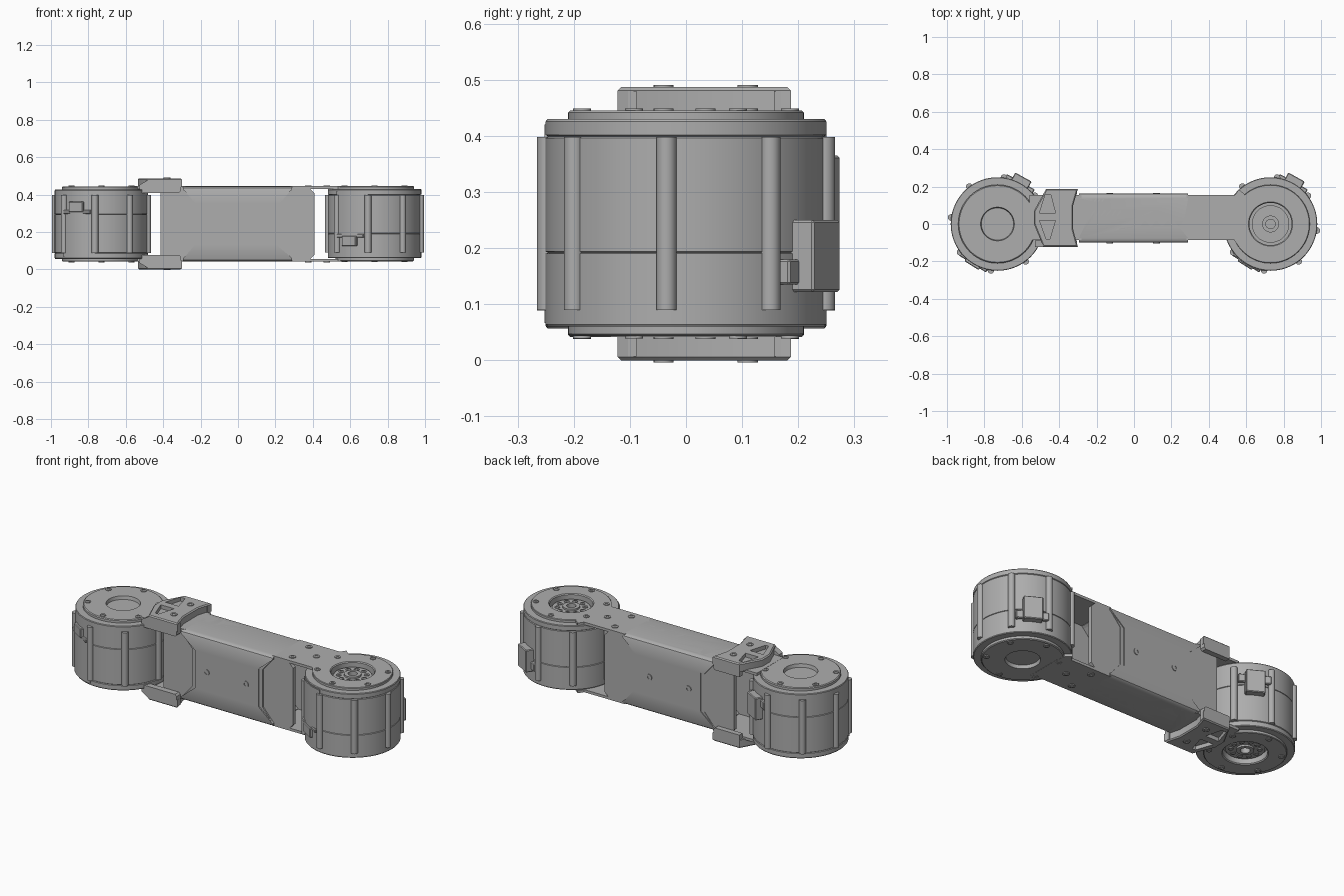
import bpy, bmesh
from math import sin, cos, radians, pi
from mathutils import Matrix, Vector

if "Cube" in bpy.data.objects:
    bpy.data.objects.remove(bpy.data.objects["Cube"], do_unlink=True)

H = 0.487          # full height; the model is mirrored about H / 2
MID = 0.035        # centre line of the beam in y

gray = bpy.data.materials.new("machined_gray")
gray.use_nodes = True
COLOR = (0.42, 0.42, 0.42, 1)
gray.diffuse_color = COLOR
gray.node_tree.nodes["Principled BSDF"].inputs["Base Color"].default_value = COLOR


def finish(name, bm, flip=False, smooth=True):
    """Turn a bmesh into an object, optionally mirrored top to bottom."""
    if flip:
        for v in bm.verts:
            v.co.z = H - v.co.z
    bmesh.ops.recalc_face_normals(bm, faces=bm.faces)
    mesh = bpy.data.meshes.new(name)
    bm.to_mesh(mesh)
    bm.free()
    mesh.materials.append(gray)
    ob = bpy.data.objects.new(name, mesh)
    bpy.context.collection.objects.link(ob)
    if smooth:
        bpy.ops.object.select_all(action='DESELECT')
        ob.select_set(True)
        bpy.context.view_layer.objects.active = ob
        bpy.ops.object.shade_smooth_by_angle(angle=radians(30))
    return ob


def prism(bm, pts, a, b, axis='z'):
    """Extrude a 2D outline from a to b along z (xy outline) or y (xz outline)."""
    put = (lambda p, h: (p[0], p[1], h)) if axis == 'z' else (lambda p, h: (p[0], h, p[1]))
    lo = [bm.verts.new(put(p, a)) for p in pts]
    hi = [bm.verts.new(put(p, b)) for p in pts]
    bm.faces.new(lo)
    bm.faces.new(hi)
    n = len(pts)
    for i in range(n):
        bm.faces.new((lo[i], lo[(i + 1) % n], hi[(i + 1) % n], hi[i]))


def rect(x0, x1, y0, y1):
    return [(x0, y0), (x1, y0), (x1, y1), (x0, y1)]


def lathe(bm, profile, matrix, steps):
    """Spin an (r, z) profile about the z axis, then place it."""
    verts = [bm.verts.new((r, 0, z)) for r, z in profile]
    edges = [bm.edges.new(pair) for pair in zip(verts, verts[1:])]
    old = set(bm.verts) - set(verts)
    bmesh.ops.spin(bm, geom=verts + edges, cent=(0, 0, 0), axis=(0, 0, 1),
                   angle=2 * pi, steps=steps, use_merge=True)
    new = [v for v in bm.verts if v not in old]
    bmesh.ops.remove_doubles(bm, verts=new, dist=1e-5)
    bmesh.ops.transform(bm, matrix=matrix, verts=[v for v in bm.verts if v not in old])


def screw(bm, place, r=0.016):
    """Low screw head with a sunken socket."""
    lathe(bm, [(0, 0.001), (r * .5, 0.001), (r * .5, 0.004), (r, 0.004), (r, -0.004)], place, 16)


def cut(target, outlines, spans):
    """Engrave outlines into a target over the given z spans."""
    bm = bmesh.new()
    for a, b in spans:
        for pts in outlines:
            prism(bm, pts, a, b)
    tool = finish("engraving_cutter", bm, smooth=False)
    tool.hide_render = True
    mod = target.modifiers.new("engrave", 'BOOLEAN')
    mod.operation, mod.solver, mod.object = 'DIFFERENCE', 'EXACT', tool
    bpy.context.view_layer.objects.active = target
    bpy.ops.object.modifier_apply(modifier=mod.name)
    bpy.data.objects.remove(tool, do_unlink=True)


def polar(cx, r, deg):
    return Vector((cx + r * cos(radians(deg)), r * sin(radians(deg)), 0))


def block(bm, cx, deg, width, r0, r1, z0, z1):
    """Box standing on the motor wall, facing outward."""
    m = (Matrix.Translation(polar(cx, (r0 + r1) / 2, deg) + Vector((0, 0, (z0 + z1) / 2)))
         @ Matrix.Rotation(radians(deg), 4, 'Z') @ Matrix.Diagonal((r1 - r0, width, z1 - z0, 1)))
    made = bmesh.ops.create_cube(bm, size=1, matrix=m)["verts"]
    edges = {e for v in made for e in v.link_edges}
    bmesh.ops.bevel(bm, geom=list(edges), offset=0.004, segments=1, affect='EDGES')


# Motors: housing with a hub well on one side and a shallow dish on the other
HOUSING = [(0, .062), (.086, .062), (.09, .043), (.205, .043), (.21, .047), (.21, .06),
           (.247, .06), (.25, .064), (.25, .19), (.246, .192), (.25, .194), (.25, .396),
           (.246, .399), (.25, .402), (.25, .426), (.247, .43), (.21, .43), (.21, .442),
           (.207, .445), (.118, .445), (.113, .44), (.113, .405), (.1, .405), (.1, .42),
           (.045, .42), (.045, .43), (.025, .43), (.025, .4), (0, .4)]


def motor(side, cx, flip):
    bm = bmesh.new()
    lathe(bm, HOUSING, Matrix.Translation((cx, 0, 0)), 72)
    finish(side + "_motor_housing", bm, flip)

    bm = bmesh.new()
    for k in range(8):
        c = polar(cx, .25, 45 * k - 8)
        lathe(bm, [(0, .09), (.018, .09), (.018, .398), (0, .398)], Matrix.Translation(c), 14)
    arc = [polar(cx, .255, 217 + 5 * i)[:2] for i in range(10)]
    prism(bm, arc + [polar(cx, .2, 262)[:2], polar(cx, .2, 217)[:2]], .175, .42)
    finish(side + "_motor_ribs", bm, flip)

    bm = bmesh.new()
    for k in range(6):
        c = polar(cx, .185, 30 + 60 * k)
        screw(bm, Matrix.Translation(c + Vector((0, 0, .445))))
        screw(bm, Matrix.Translation(c + Vector((0, 0, .043))) @ Matrix.Diagonal((1, 1, -1, 1)))
    for k in range(10):
        screw(bm, Matrix.Translation(polar(cx, .073, 36 * k) + Vector((0, 0, .42))), .014)
    finish(side + "_motor_screws", bm, flip)

    bm = bmesh.new()
    block(bm, cx, 61, .1, .2, .287, .122, .25)
    block(bm, cx, 61, .17, .2, .258, .135, .18)
    block(bm, cx, 238, .17, .2, .252, .17, .19)
    block(bm, cx, 238, .09, .2, .262, .125, .18)
    finish(side + "_motor_connectors", bm, flip)


motor("left", 0.73, False)
motor("right", -0.73, True)


# Beam shell: proud panel with a trapezoid notch at each end
def shell(name, reach, y0, y1, inset):
    right = [(.29, H - .06 + inset), (reach, .352), (reach, H - .352), (.29, .06 - inset)]
    left = [(-x - .005, z) for x, z in reversed(right)]
    bm = bmesh.new()
    prism(bm, [(-.295, .445), (.29, .445)] + right + [(.29, .042), (-.295, .042)] + left,
          y0, y1, 'y')
    bmesh.ops.recalc_face_normals(bm, faces=bm.faces)
    long_edges = [e for e in bm.edges if e.calc_length() > .5
                  and all(abs(v.co.z - H / 2) > .2 for v in e.verts)]
    bmesh.ops.bevel(bm, geom=long_edges, offset=.024, segments=3, affect='EDGES', profile=.5)
    return finish(name, bm)


beam = shell("beam_shell", .2, -.1, .163, 0)
shell("beam_shell_step", .222, -.093, .158, .004)

# Engraved stripes, triangles, vents and a curved groove on both broad faces
marks = []
for i in range(6):
    x = -.245 + .028 * i
    marks.append([(x, .03), (x + .01, .03), (x + .04, .072), (x + .03, .072)])
for i in range(4):
    x, s = .06 + .06 * i, (-1 if i == 3 else 1)
    marks.append([(x - .028, .003 - .017 * s), (x + .028, .003 - .017 * s), (x, .003 + .018 * s)])
for i in range(3):
    x = -.215 + .02 * i
    marks.append([(x, .12), (x + .008, .12), (x + .016, .134), (x + .008, .134)])
path = [(-.08, -.03), (-.01, -.02), (.04, .04), (.1, .065)]
marks.append(path + [(x, y + .006) for x, y in reversed(path)])
cut(beam, marks, [(.437, .5), (-.02, .05)])

# Side walls running past both ends of the shell
bm = bmesh.new()
wall = [(-.415, .08), (-.39, .055), (.385, .055), (.41, .08),
        (.41, .407), (.385, .432), (-.39, .432), (-.415, .407)]
for a, b in ((-.085, -.062), (.132, .155)):
    prism(bm, wall, a, b, 'y')
finish("beam_side_walls", bm)

# Thin arm plates tying the beam to the motor caps
bm = bmesh.new()
for a, b in ((.43, .445), (.042, .057)):
    prism(bm, [(.28, -.085), (.535, -.085), (.57, -.135), (.6, -.1), (.6, .1),
               (.59, .16), (.56, .185), (.54, .155), (.28, .155)], a, b)
    prism(bm, rect(-.56, -.28, -.085, .155), a, b)
finish("arm_plates", bm)

# Clamp brackets above and below, with end flanges and triangular pockets
OUTLINE = [(-.47, .187), (-.3, .187), (-.325, .1), (-.325, -.03), (-.3, -.122),
           (-.485, -.122), (-.535, 0), (-.535, .07)]
POCKETS = [[(-.505, .06), (-.42, .06), (-.445, .155), (-.475, .155)],
           [(-.505, .02), (-.42, .02), (-.45, -.08), (-.47, -.08)]]
for name, flip in (("top", False), ("bottom", True)):
    bm = bmesh.new()
    prism(bm, OUTLINE, .44, .487)
    bmesh.ops.recalc_face_normals(bm, faces=bm.faces)
    rim = [e for e in bm.edges if all(v.co.z > .48 for v in e.verts)]
    bmesh.ops.bevel(bm, geom=rim, offset=.006, segments=1, affect='EDGES')
    bracket = finish(name + "_clamp_bracket", bm, flip)
    cut(bracket, POCKETS, [(-.02, .022)] if flip else [(.465, .5)])
    bm = bmesh.new()
    for a, b in ((-.122, -.088), (.157, .187)):
        prism(bm, [(-.535 if a > 0 else -.53, .45), (-.48, .48), (-.305, .48), (-.305, .42),
                   (-.315, .41), (-.525, .41)] if a < 0 else
              [(-.47, .48), (-.305, .48), (-.305, .42), (-.315, .41), (-.47, .41)], a, b, 'y')
    finish(name + "_clamp_flanges", bm, flip)

# Screws on the plates, brackets and beam sides
bm = bmesh.new()
up, down = Matrix.Identity(4), Matrix.Diagonal((1, 1, -1, 1))
for x, y, z in ((.375, MID + .075, .445), (.375, MID - .075, .445), (.475, MID, .445),
                (-.38, MID + .075, H), (-.38, MID - .075, H)):
    screw(bm, Matrix.Translation((x, y, z)), .018)
    screw(bm, Matrix.Translation((x, y, H - z)) @ down, .018)
for x in (-.13, .12):
    screw(bm, Matrix.Translation((x, -.1, H / 2)) @ Matrix.Rotation(pi / 2, 4, 'X'), .018)
    screw(bm, Matrix.Translation((x, .163, H / 2)) @ Matrix.Rotation(-pi / 2, 4, 'X'), .018)
finish("frame_screws", bm)
